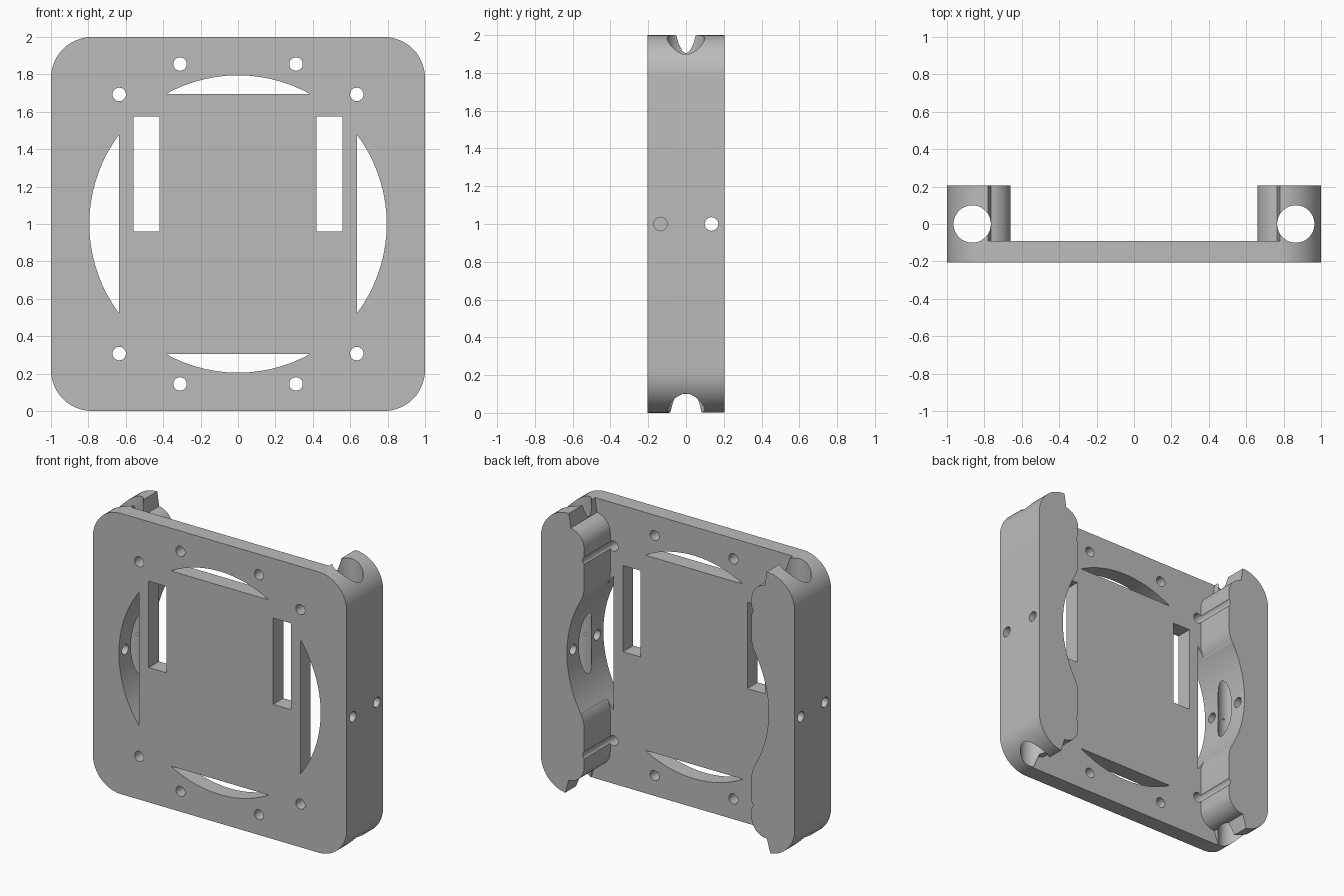
import bpy, bmesh
from math import cos, sin, pi, sqrt, asin, atan2
from mathutils import Matrix, Vector

old = bpy.data.objects.get("Cube")
if old:
    bpy.data.objects.remove(old, do_unlink=True)

grey = bpy.data.materials.new("mid grey")
grey.use_nodes = True
grey.diffuse_color = (0.5, 0.5, 0.5, 1)
grey.node_tree.nodes["Principled BSDF"].inputs["Base Color"].default_value = (0.5, 0.5, 0.5, 1)

MID = 1.0            # height of the centre
FRONT, BACK = -0.205, 0.205
PLATE_BACK = -0.09
CORNER = 0.22        # outer corner radius
RAIL_IN = 0.66       # inner side of the rails
BORE = 0.795         # radius of the central round opening


def arc(cx, cz, r, a0, a1, n=12):
    return [(cx + r * cos(a0 + (a1 - a0) * i / n),
             cz + r * sin(a0 + (a1 - a0) * i / n)) for i in range(n + 1)]


def prism(name, outline, y0, y1):
    """Extrude an outline (x, height from the middle) from y0 to y1."""
    bm = bmesh.new()
    face = bm.faces.new([bm.verts.new((x, y0, MID + z)) for x, z in outline])
    out = bmesh.ops.extrude_face_region(bm, geom=[face])
    bmesh.ops.translate(bm, vec=(0, y1 - y0, 0),
                        verts=[v for v in out["geom"] if isinstance(v, bmesh.types.BMVert)])
    bmesh.ops.recalc_face_normals(bm, faces=bm.faces)
    return finish(name, bm)


def rod(name, centre, axis, r, length, sides=24):
    bm = bmesh.new()
    turn = Vector((0, 0, 1)).rotation_difference(Vector(axis)).to_matrix().to_4x4()
    bmesh.ops.create_cone(bm, cap_ends=True, segments=sides, radius1=r, radius2=r,
                          depth=length, matrix=Matrix.Translation(centre) @ turn)
    return finish(name, bm)


def finish(name, bm):
    mesh = bpy.data.meshes.new(name)
    bm.to_mesh(mesh)
    bm.free()
    mesh.materials.append(grey)
    ob = bpy.data.objects.new(name, mesh)
    bpy.context.collection.objects.link(ob)
    return ob


def combine(body, other, operation):
    other.hide_render = True
    mod = body.modifiers.new("join", 'BOOLEAN')
    mod.operation, mod.solver, mod.object = operation, 'EXACT', other
    bpy.context.view_layer.objects.active = body
    bpy.ops.object.modifier_apply(modifier=mod.name)
    bpy.data.objects.remove(other, do_unlink=True)


# Front plate with rounded corners
c = 1 - CORNER
plate = []
for k, (sx, sz) in enumerate([(1, 1), (-1, 1), (-1, -1), (1, -1)]):
    plate += arc(sx * c, sz * c, CORNER, k * pi / 2, (k + 1) * pi / 2)
bracket = prism("mounting_bracket", plate, FRONT, PLATE_BACK)

# Side rails: rounded ends, blended relief beside the round opening
inner = c - RAIL_IN
blend = 0.2
bx = RAIL_IN + blend
bz = sqrt((BORE + blend) ** 2 - bx ** 2)
lean = atan2(bz, bx)
rail = arc(c, c, CORNER, 0, pi / 2) + arc(c, c, inner, pi / 2, pi)[1:]
rail += arc(bx, bz, blend, pi, pi + lean, 8)
rail += arc(bx, -bz, blend, pi - lean, pi, 8)
rail += arc(c, -c, inner, pi, 1.5 * pi) + arc(c, -c, CORNER, 1.5 * pi, 2 * pi)[1:]
for s in (1, -1):
    combine(bracket, prism("rail", [(s * x, z) for x, z in rail], -0.15, BACK), 'UNION')

# Circular segment openings left around the central panel
for s in (1, -1):
    a = asin(sqrt(BORE ** 2 - 0.635 ** 2) / BORE)
    side = arc(0, 0, BORE, -a, a, 18)
    combine(bracket, prism("side_cut", [(s * x, z) for x, z in side], -0.4, 0.4), 'DIFFERENCE')
    a = asin(sqrt(BORE ** 2 - 0.695 ** 2) / BORE)
    cap = arc(0, 0, BORE, pi / 2 - a, pi / 2 + a, 14)
    combine(bracket, prism("end_cut", [(x, s * z) for x, z in cap], -0.4, 0.4), 'DIFFERENCE')

for s in (1, -1):
    # Upright rectangular slots
    slot = [(s * x, z) for x, z in ((0.42, -0.04), (0.56, -0.04), (0.56, 0.575), (0.42, 0.575))]
    combine(bracket, prism("slot_cut", slot, -0.4, 0.0), 'DIFFERENCE')
    # Long bore down each rail
    combine(bracket, rod("bore_cut", (s * 0.865, 0, MID), (0, 0, 1), 0.1, 3, 32), 'DIFFERENCE')
    # Cross holes through each rail
    for y in (-0.135, 0.135):
        combine(bracket, rod("cross_cut", (s * 0.95, y, MID), (1, 0, 0), 0.036, 0.5), 'DIFFERENCE')
    # Screw holes through the plate
    for x, z in ((0.31, 0.855), (0.635, 0.693)):
        for t in (1, -1):
            combine(bracket, rod("screw_cut", (s * x, 0, MID + t * z), (0, 1, 0), 0.036, 1),
                    'DIFFERENCE')

bpy.ops.object.select_all(action='DESELECT')
bracket.select_set(True)
bpy.context.view_layer.objects.active = bracket
bpy.ops.object.shade_smooth_by_angle(angle=pi / 6)
